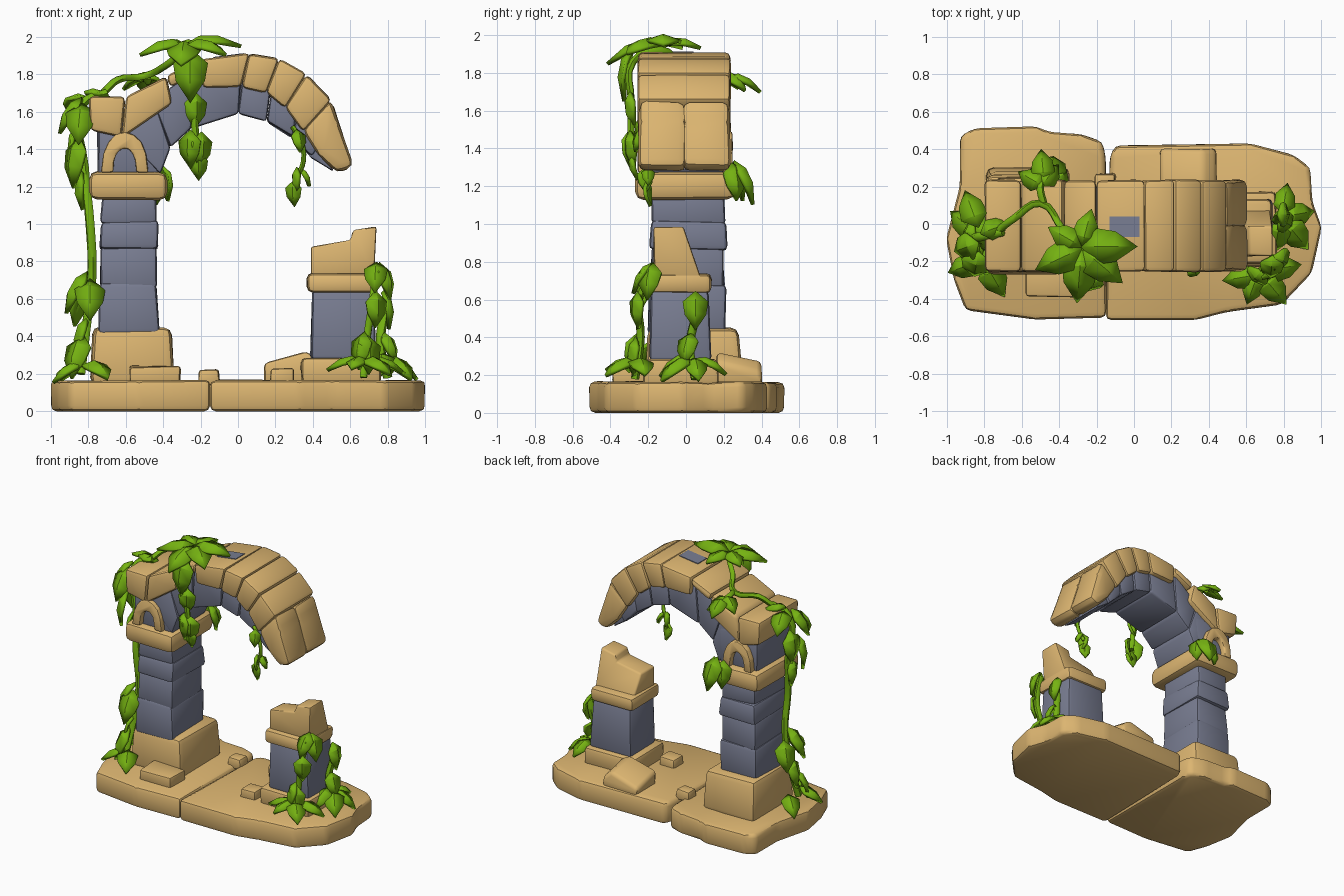
import bpy
import bmesh
import math
import random
from mathutils import Vector

random.seed(4)
cube = bpy.data.objects.get("Cube")
if cube:
    bpy.data.objects.remove(cube, do_unlink=True)


def material(name, rgb):
    mat = bpy.data.materials.new(name)
    mat.use_nodes = True
    mat.diffuse_color = (*rgb, 1)
    bsdf = next(n for n in mat.node_tree.nodes if n.type == 'BSDF_PRINCIPLED')
    bsdf.inputs["Base Color"].default_value = (*rgb, 1)
    bsdf.inputs["Roughness"].default_value = 0.9
    return mat


SAND = material("sandstone", (0.72, 0.465, 0.165))
SLATE = material("slate stone", (0.19, 0.205, 0.285))
LEAF = material("leaf green", (0.18, 0.45, 0.006))


def finish(name, bm, mat, angle=40):
    mesh = bpy.data.meshes.new(name)
    bm.to_mesh(mesh)
    bm.free()
    mesh.materials.append(mat)
    obj = bpy.data.objects.new(name, mesh)
    bpy.context.collection.objects.link(obj)
    bpy.ops.object.select_all(action='DESELECT')
    obj.select_set(True)
    bpy.context.view_layer.objects.active = obj
    bpy.ops.object.shade_smooth_by_angle(angle=math.radians(angle))
    return obj


def prism(name, outline, lo, hi, mat, axis='y', bevel=0.025, jitter=0.006, taper=0, shape=None):
    """Extrude an outline along an axis, then roughen and round it like hewn stone."""
    bm = bmesh.new()
    cx = sum(p[0] for p in outline) / len(outline)
    cy = sum(p[1] for p in outline) / len(outline)
    rings = []
    for level, shrink in ((lo, 0), (hi, taper)):
        ring = []
        for u, v in outline:
            u, v = u + (cx - u) * shrink, v + (cy - v) * shrink
            ring.append(bm.verts.new((u, level, v) if axis == 'y' else (u, v, level)))
        rings.append(ring)
    bm.faces.new(rings[0])
    bm.faces.new(rings[1])
    count = len(outline)
    for i in range(count):
        j = (i + 1) % count
        bm.faces.new((rings[0][i], rings[0][j], rings[1][j], rings[1][i]))
    for vert in bm.verts:
        if shape:
            shape(vert.co)
        if vert.co.z > 0.01:
            vert.co += Vector([random.uniform(-jitter, jitter) for _ in range(3)])
    bmesh.ops.recalc_face_normals(bm, faces=bm.faces)
    if bevel:
        bmesh.ops.bevel(bm, geom=list(bm.edges), offset=bevel, segments=2,
                        profile=0.5, affect='EDGES', clamp_overlap=True)
    return finish(name, bm, mat)


def block(name, x, y, z, mat, **options):
    outline = [(x[0], y[0]), (x[1], y[0]), (x[1], y[1]), (x[0], y[1])]
    return prism(name, outline, z[0], z[1], mat, axis='z', **options)


# Base slabs
prism("base_slab_right", [(-.15, -.51), (.33, -.51), (.5, -.47), (.79, -.43), (.95, -.26), (1, -.02),
      (.95, .12), (.94, .3), (.85, .37), (.62, .43), (-.1, .42), (-.13, .36)],
      0, .165, SAND, axis='z', bevel=.03, jitter=.004)
prism("base_slab_left", [(-.15, -.5), (-.53, -.51), (-.9, -.46), (-.96, -.3), (-1, -.08), (-.93, .2),
      (-.93, .47), (-.85, .51), (-.52, .52), (-.46, .49), (-.28, .48), (-.17, .44), (-.15, .36)],
      0, .165, SAND, axis='z', bevel=.03, jitter=.004)

# Tall pillar
block("tall_pillar_foot", (-.79, -.34), (-.22, .3), (.14, .45), SAND, taper=.08, bevel=.04)
courses = [.42, .66, .86, 1.0, 1.15]
for i, (low, high) in enumerate(zip(courses, courses[1:])):
    inset = .012 * (i % 2)
    block(f"tall_pillar_stone_{i + 1}", (-.745 + inset, -.425 - inset), (-.2 + inset, .215 - inset),
          (low, high + .02), SLATE, taper=.04, jitter=.009)
block("tall_pillar_capital", (-.79, -.38), (-.27, .26), (1.13, 1.28), SAND, bevel=.045)
block("tall_pillar_neck", (-.75, -.42), (-.21, .2), (1.25, 1.55), SLATE)

# Small arched niches on both sides of the neck
niche = []
for radius, height, order in ((.125, .215, range(9)), (.062, .13, range(8, -1, -1))):
    for k in order:
        t = math.pi * k / 8
        niche.append((-.605 + radius * math.cos(t), 1.275 + height * math.sin(t) ** .8 if k % 8 else 1.275))
for name, lo, hi in (("front_niche", -.255, -.18), ("back_niche", .17, .245)):
    prism(name, niche, lo, hi, SAND, bevel=.012, jitter=.002)

# Arch: sandstone outer stones between pairs of outer and inner points
outer = [(-.8, 1.68), (-.6, 1.68), (-.38, 1.79), (-.2, 1.875), (.06, 1.91), (.22, 1.885), (.37, 1.8), (.5, 1.66)]
inner = [(-.79, 1.5), (-.62, 1.46), (-.35, 1.64), (-.19, 1.73), (.02, 1.73), (.15, 1.7), (.25, 1.62), (.35, 1.49)]
for i in range(len(outer) - 1):
    low_a, low_b = inner[i], inner[i + 1]
    if i == 2:
        low_a, low_b = (-.36, 1.73), (-.2, 1.81)
    prism(f"arch_stone_{i + 1}", [outer[i], outer[i + 1], low_b, low_a], -.255, .235, SAND, jitter=.004)
tip = [(.345, 1.5), (.5, 1.665), (.54, 1.54), (.62, 1.31), (.53, 1.27), (.43, 1.37)]
prism("arch_tip_front", tip, -.255, 0, SAND, bevel=.04)
prism("arch_tip_back", tip, -.02, .235, SAND, bevel=.04)
prism("arch_top_patch", [(-.13, 1.875), (.03, 1.9), (.03, 1.912), (-.13, 1.892)], -.07, .04, SLATE, bevel=0, jitter=0)

# Arch: slate lining
upper = [(-.66, 1.52), (-.45, 1.66), (-.22, 1.83), (.02, 1.78), (.18, 1.72), (.31, 1.6), (.44, 1.42)]
lower = [(-.42, 1.27), (-.365, 1.41), (-.25, 1.51), (0, 1.59), (.15, 1.55), (.29, 1.46), (.4, 1.355)]
for i in range(len(upper) - 1):
    prism(f"arch_lining_{i + 1}", [upper[i], upper[i + 1], lower[i + 1], lower[i]], -.22, .2, SLATE, bevel=.018)
prism("arch_lining_end", [(.31, 1.55), (.46, 1.4), (.51, 1.28), (.38, 1.36)], -.2, .18, SLATE, bevel=.015)


# Broken pillar
def broken_back(co):
    if co.z > .8 and co.y > 0:
        co.y = -.01


block("broken_pillar_foot", (.34, .76), (-.23, .17), (.14, .285), SAND)
block("broken_pillar_shaft", (.385, .735), (-.19, .13), (.27, .65), SLATE, taper=.06)
block("broken_pillar_capital", (.37, .735), (-.215, .135), (.63, .74), SAND, bevel=.03)
prism("broken_pillar_stump", [(.39, .72), (.39, .875), (.6, .91), (.615, .965), (.74, .99), (.725, .72)],
      -.17, .08, SAND, bevel=.012, shape=broken_back)


# Rubble
def slope_back(co):
    if co.z > .2 and co.y > .3:
        co.z -= .05


prism("rubble_wedge", [(.14, .14), (.14, .26), (.37, .33), (.44, .27), (.44, .14)], .16, .4, SAND, shape=slope_back)
block("rubble_step", (-.58, -.31), (-.39, -.2), (.14, .24), SAND, bevel=.015)
block("rubble_back", (-.21, -.1), (.17, .27), (.14, .225), SAND, bevel=.015)
block("rubble_middle", (.17, .3), (-.22, -.1), (.14, .23), SAND, bevel=.015)


# Vines: swept stems and folded leaves
def stem(name, points, radius=.02):
    curve = bpy.data.curves.new(name, 'CURVE')
    curve.dimensions = '3D'
    curve.bevel_depth = radius
    curve.bevel_resolution = 1
    curve.resolution_u = 4
    curve.use_fill_caps = True
    spline = curve.splines.new('BEZIER')
    spline.bezier_points.add(len(points) - 1)
    for knot, co in zip(spline.bezier_points, points):
        knot.co = co
        knot.handle_left_type = knot.handle_right_type = 'AUTO'
    temp = bpy.data.objects.new(name + "_path", curve)
    bpy.context.collection.objects.link(temp)
    bpy.context.view_layer.update()
    bm = bmesh.new()
    bm.from_mesh(temp.to_mesh())
    temp.to_mesh_clear()
    bpy.data.objects.remove(temp, do_unlink=True)
    finish(name, bm, LEAF, 60)


def leaves(name, specs):
    """Each spec is x, y, z, heading, pitch and length."""
    bm = bmesh.new()
    for x, y, z, heading, pitch, length in specs:
        a, p = math.radians(heading), math.radians(pitch)
        along = Vector((math.cos(a) * math.cos(p), math.sin(a) * math.cos(p), math.sin(p)))
        side = Vector((-math.sin(a), math.cos(a), 0))
        up = along.cross(side)

        def point(t, s, lift):
            return bm.verts.new(Vector((x, y, z)) + length * (along * t + side * s + up * (lift - .25 * t * t)))

        root, end = point(0, 0, 0), point(1.1, 0, 0)
        a_row, b_row = [[point(t, s * w, .12 if s == 0 else 0) for s in (-1, 0, 1)] for t, w in ((.32, .36), (.68, .3))]
        for k in (0, 1):
            bm.faces.new((root, a_row[k], a_row[k + 1]))
            bm.faces.new((a_row[k], b_row[k], b_row[k + 1], a_row[k + 1]))
            bm.faces.new((b_row[k], end, b_row[k + 1]))
    bmesh.ops.recalc_face_normals(bm, faces=bm.faces)
    solid = finish(name, bm, LEAF, 30).modifiers.new("thickness", 'SOLIDIFY')
    solid.thickness = .02
    solid.offset = 0


stem("side_vine_stem", [(-.7, -.04, 1.7), (-.83, -.07, 1.64), (-.82, -.08, 1.3), (-.79, -.12, 1.0),
                        (-.78, -.1, .72), (-.81, -.12, .45), (-.84, -.18, .2)], .025)
leaves("side_vine_leaves", [
    (-.83, -.02, 1.68, 110, -10, .2), (-.83, -.1, 1.67, 200, -40, .2), (-.83, -.15, 1.64, 260, -45, .22),
    (-.82, -.05, 1.7, 20, 0, .15), (-.85, -.05, 1.53, 170, -70, .22), (-.84, -.15, 1.46, 215, -65, .24),
    (-.83, -.1, 1.28, 190, -75, .18), (-.8, -.1, .74, 200, -45, .22), (-.79, -.14, .7, 270, -45, .22),
    (-.8, -.05, .66, 140, -50, .2), (-.8, -.12, .5, 190, -60, .2), (-.82, -.15, .4, 230, -50, .22),
    (-.83, -.2, .25, 200, -15, .17), (-.8, -.2, .25, 300, -5, .2), (-.84, -.05, .25, 140, -15, .18)])

stem("top_vine_stem", [(-.72, -.03, 1.7), (-.64, .03, 1.77), (-.5, .11, 1.79), (-.38, -.03, 1.85),
                       (-.28, -.13, 1.92), (-.25, -.28, 1.86), (-.24, -.29, 1.65), (-.22, -.29, 1.4)])
stem("top_vine_branch", [(-.48, .1, 1.79), (-.5, .2, 1.79), (-.48, .25, 1.76)])
leaves("top_vine_leaves", [
    (-.28, -.12, 1.95, 0, 15, .26), (-.28, -.12, 1.95, 75, 10, .18), (-.28, -.12, 1.95, 150, 10, .18),
    (-.28, -.13, 1.95, 205, 5, .24), (-.28, -.14, 1.95, 265, -5, .26), (-.27, -.14, 1.95, 320, 5, .24),
    (-.25, -.28, 1.93, 265, -65, .25), (-.23, -.29, 1.7, 290, -80, .17), (-.25, -.29, 1.5, 240, -75, .18),
    (-.2, -.29, 1.49, 300, -80, .17), (-.21, -.28, 1.38, 270, -85, .13),
    (-.48, .22, 1.78, 95, -10, .17), (-.5, .2, 1.79, 50, -15, .15), (-.48, .2, 1.79, 150, -10, .15)])

stem("hanging_vine_stem", [(.29, -.22, 1.52), (.33, -.23, 1.46), (.35, -.22, 1.34), (.31, -.2, 1.24)], .014)
leaves("hanging_vine_leaves", [
    (.31, -.23, 1.5, 300, -55, .11), (.32, -.21, 1.3, 200, -75, .12),
    (.33, -.2, 1.29, 0, -45, .09), (.3, -.2, 1.23, 250, -80, .12)])
leaves("capital_leaves", [(-.45, .25, 1.33, 80, -50, .22), (-.42, .24, 1.32, 30, -60, .18), (-.5, .25, 1.32, 110, -60, .18)])

stem("broken_pillar_vine_front", [(.67, -.27, .18), (.69, -.24, .4), (.72, -.25, .6), (.74, -.18, .77)], .022)
stem("broken_pillar_vine_side", [(.8, .05, .18), (.76, .02, .35), (.78, .05, .52), (.79, .05, .6)], .025)
leaves("broken_pillar_leaves", [
    (.74, -.17, .79, 265, -40, .17), (.75, -.17, .79, 330, -55, .18), (.73, -.25, .64, 300, -75, .17),
    (.77, .05, .64, 0, -65, .18), (.68, -.25, .42, 230, -60, .18), (.69, -.26, .4, 290, -70, .18),
    (.66, -.27, .27, 190, 0, .17), (.66, -.27, .27, 250, 0, .15), (.68, -.27, .27, 310, -5, .19),
    (.7, -.25, .27, 10, -5, .18), (.79, .05, .28, 80, -10, .16), (.8, .04, .28, 10, -20, .17),
    (.8, .02, .28, 310, -15, .2), (.78, .02, .3, 260, -20, .18), (.77, .03, .42, 330, -50, .16)])
